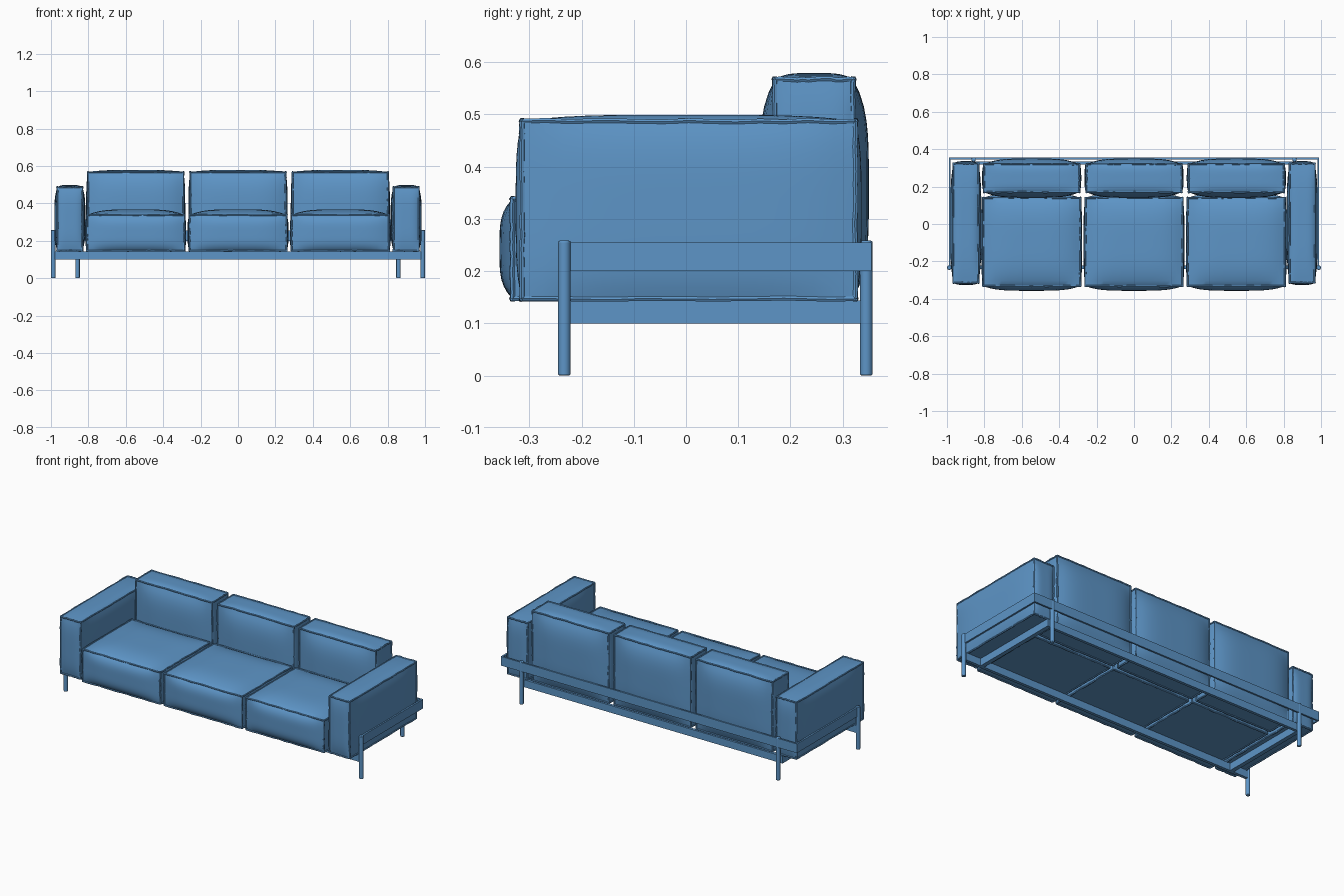
import bpy, bmesh, random
from mathutils import Vector

random.seed(4)
if "Cube" in bpy.data.objects:
    bpy.data.objects.remove(bpy.data.objects["Cube"], do_unlink=True)

blue = bpy.data.materials.new("soft_blue")
blue.use_nodes = True
colour = (0.11, 0.30, 0.57, 1)
blue.diffuse_color = colour
blue.node_tree.nodes["Principled BSDF"].inputs["Base Color"].default_value = colour


def smooth(ob, angle):
    bpy.ops.object.select_all(action="DESELECT")
    ob.select_set(True)
    bpy.context.view_layer.objects.active = ob
    bpy.ops.object.shade_smooth_by_angle(angle=angle)


def box_mesh(name, lo, hi, cuts=0, puff=None):
    """Box between two corners; puff swells each face away from its edges."""
    lo, hi = Vector(lo), Vector(hi)
    mid, half = (lo + hi) / 2, (hi - lo) / 2
    bm = bmesh.new()
    bmesh.ops.create_cube(bm, size=2)
    if cuts:
        bmesh.ops.subdivide_edges(bm, edges=bm.edges[:], cuts=cuts, use_grid_fill=True)
    for v in bm.verts:
        u = v.co.copy()
        v.co = Vector(mid[i] + u[i] * half[i] for i in range(3))
        for i in range(3):
            if puff and abs(u[i]) > 0.999:
                a, b = u[(i + 1) % 3], u[(i + 2) % 3]
                side = puff[i] if not (i == 2 and u[i] < 0) else 0
                v.co[i] += u[i] * side * (1 - a ** 4) * (1 - b ** 4)
    mesh = bpy.data.meshes.new(name)
    bm.to_mesh(mesh)
    bm.free()
    mesh.materials.append(blue)
    ob = bpy.data.objects.new(name, mesh)
    bpy.context.collection.objects.link(ob)
    return ob


def piping(name, lo, hi, steps=14):
    """Slightly uneven sewn seam along all twelve edges of a cushion."""
    data = bpy.data.curves.new(name, "CURVE")
    data.dimensions = "3D"
    data.bevel_depth = 0.005
    data.bevel_resolution = 1
    data.use_fill_caps = True
    for axis in range(3):
        b, c = (axis + 1) % 3, (axis + 2) % 3
        for eb in (lo[b], hi[b]):
            for ec in (lo[c], hi[c]):
                line = data.splines.new("POLY")
                line.points.add(steps)
                for k, p in enumerate(line.points):
                    co = [0, 0, 0, 1]
                    wob = 0.0015 if 0 < k < steps else 0
                    co[axis] = lo[axis] + (hi[axis] - lo[axis]) * k / steps
                    co[b] = eb + random.uniform(-wob, wob)
                    co[c] = ec + random.uniform(-wob, wob)
                    p.co = co
    data.materials.append(blue)
    ob = bpy.data.objects.new(name, data)
    bpy.context.collection.objects.link(ob)
    bpy.ops.object.select_all(action="DESELECT")
    ob.select_set(True)
    bpy.context.view_layer.objects.active = ob
    bpy.ops.object.convert(target="MESH")
    smooth(bpy.context.object, 1.0)


def cushion(name, lo, hi, puff):
    smooth(box_mesh(name, lo, hi, 15, puff), 0.6)
    piping(name + "_piping", lo, hi)


def leg(name, x, y, top):
    bpy.ops.mesh.primitive_cylinder_add(vertices=20, radius=0.012, depth=top,
                                        location=(x, y, top / 2))
    ob = bpy.context.object
    ob.name = name
    ob.data.materials.append(blue)
    bevel = ob.modifiers.new("rounded_ends", "BEVEL")
    bevel.width = 0.003
    bevel.segments = 2
    bevel.limit_method = "ANGLE"
    smooth(ob, 0.6)


# Seat and back cushions, three across
for label, x in (("right", -0.547), ("middle", 0), ("left", 0.547)):
    cushion("seat_cushion_" + label, (x - 0.26, -0.332, 0.147), (x + 0.26, 0.14, 0.338),
            (0.01, 0.025, 0.03))
    cushion("back_cushion_" + label, (x - 0.255, 0.17, 0.147), (x + 0.255, 0.32, 0.567),
            (0.01, 0.03, 0.012))

# Armrests, side rails and legs on both sides
for label, s in (("right", -1), ("left", 1)):
    def span(a, b):
        return min(s * a, s * b), max(s * a, s * b)
    x0, x1 = span(0.832, 0.966)
    cushion("armrest_" + label, (x0, -0.314, 0.147), (x1, 0.324, 0.487),
            (0.016, 0.012, 0.012))
    x0, x1 = span(0.98, 0.99)
    box_mesh("upper_side_rail_" + label, (x0, -0.245, 0.2), (x1, 0.355, 0.255))
    x0, x1 = span(0.855, 0.88)
    box_mesh("lower_side_rail_" + label, (x0, -0.222, 0.1), (x1, 0.335, 0.144))
    leg("front_leg_" + label, s * 0.988, -0.233, 0.258)
    leg("back_leg_" + label, s * 0.858, 0.345, 0.258)

# Long rails
box_mesh("upper_back_rail", (-0.99, 0.345, 0.2), (0.99, 0.355, 0.255))
box_mesh("lower_front_rail", (-0.98, -0.24, 0.1), (0.98, -0.222, 0.144))
box_mesh("lower_back_rail", (-0.88, 0.318, 0.1), (0.88, 0.335, 0.144))
